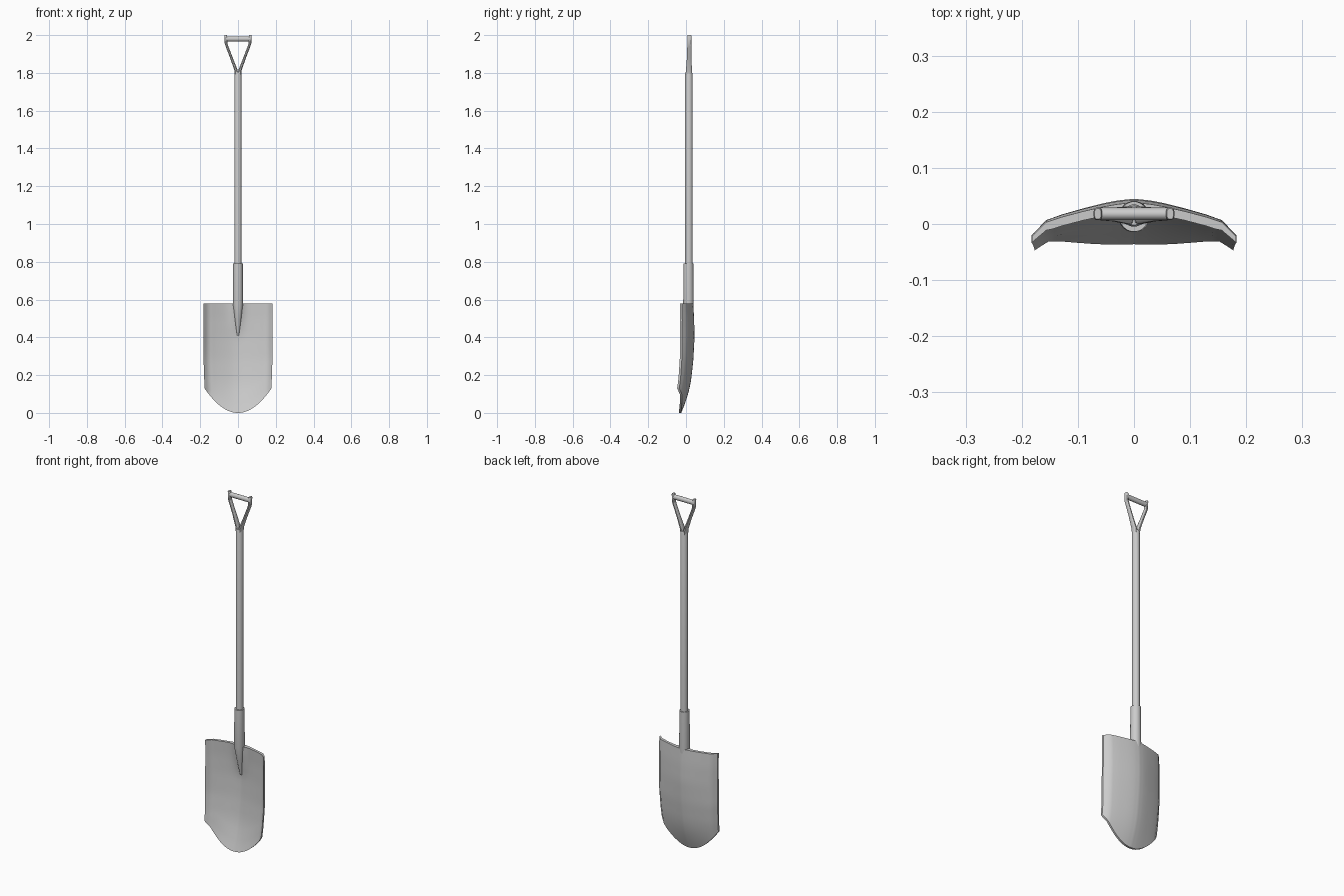
import bpy, bmesh, math

if "Cube" in bpy.data.objects:
    bpy.data.objects.remove(bpy.data.objects["Cube"])


def finish(name, bm, angle=35):
    bmesh.ops.recalc_face_normals(bm, faces=bm.faces)
    mesh = bpy.data.meshes.new(name)
    bm.to_mesh(mesh)
    bm.free()
    ob = bpy.data.objects.new(name, mesh)
    bpy.context.collection.objects.link(ob)
    bpy.ops.object.select_all(action='DESELECT')
    ob.select_set(True)
    bpy.context.view_layer.objects.active = ob
    bpy.ops.object.shade_smooth_by_angle(angle=math.radians(angle))
    return ob


def loft(name, rings, sides=16, power=1.0):
    """Rings of (cx, cy, z, rx, ry) joined into a closed tube."""
    bm = bmesh.new()
    loops = []
    for cx, cy, z, rx, ry in rings:
        loop = []
        for i in range(sides):
            a = 2 * math.pi * (i + 0.5) / sides
            c, s = math.cos(a), math.sin(a)
            loop.append(bm.verts.new((cx + rx * math.copysign(abs(c) ** power, c),
                                      cy + ry * math.copysign(abs(s) ** power, s), z)))
        loops.append(loop)
    for a, b in zip(loops, loops[1:]):
        for i in range(sides):
            j = (i + 1) % sides
            bm.faces.new((a[i], a[j], b[j], b[i]))
    bm.faces.new(loops[0])
    bm.faces.new(loops[-1])
    return finish(name, bm)


def interp(table, t):
    for (a, va), (b, vb) in zip(table, table[1:]):
        if t <= b:
            return va + (vb - va) * (t - a) / (b - a)
    return table[-1][1]


# Blade: dished sheet with a rounded point and a raised centre near the socket
SPINE = [(0, -.025), (.04, -.009), (.08, .005), (.13, .019), (.18, .028),
         (.28, .039), (.4, .045), (.5, .043), (.58, .038)]
DROP = [(0, .04), (.13, .055), (.4, .066), (.58, .06)]
SECTION = [(0, 0), (.15, .04), (.3, .12), (.5, .26), (.7, .42), (.86, .58), (1, 1)]
WIDTH = [(0, .177), (.13, .177), (.3, .183), (.58, .182)]
HALF = [.04, .08, .12, .17, .23, .3, .4, .5, .6, .7, .79, .86, .93, 1]
COLS = [-u for u in reversed(HALF)] + [0] + HALF
ROWS = 20


def blade_point(u, v, front):
    low = .13 * u * u
    z = low + (.58 - low) * v
    x = u * interp(WIDTH, z)
    y = interp(SPINE, z) - interp(DROP, z) * interp(SECTION, abs(u))
    if front:
        rim = min(1, (1 - abs(u)) / .2, v / .15)
        y -= .011 + .005 * max(0, rim)
        k = min(1, max(0, (z - .38) / .2))
        y -= .022 * k * k * (3 - 2 * k) * math.exp(-(x / .035) ** 2)
    return x, y, z


bm = bmesh.new()
sheets = [[[bm.verts.new(blade_point(u, r / ROWS, front)) for u in COLS]
           for r in range(ROWS + 1)] for front in (True, False)]
for g in sheets:
    for r in range(ROWS):
        for c in range(len(COLS) - 1):
            bm.faces.new((g[r][c], g[r][c + 1], g[r + 1][c + 1], g[r + 1][c]))
f, b = sheets
for c in range(len(COLS) - 1):
    for r in (0, ROWS):
        bm.faces.new((f[r][c], f[r][c + 1], b[r][c + 1], b[r][c]))
for r in range(ROWS):
    for c in (0, -1):
        bm.faces.new((f[r][c], f[r + 1][c], b[r + 1][c], b[r][c]))
finish("blade", bm, 40)

# Socket running down into the blade, and the shaft
loft("socket", [(0, .026, .41, .005, .005), (0, .019, .5, .018, .018),
                (0, .013, .58, .028, .028), (0, .013, .79, .026, .027)], 20)
loft("shaft", [(0, .015, .7, .019, .02), (0, .015, 1.795, .019, .02),
               (0, .015, 1.805, .016, .017)], 20)

# Forked handle arms
for side, label in ((-1, "left"), (1, "right")):
    loft("handle_arm_" + label,
         [(side * x, y, z, rx, ry) for x, y, z, rx, ry in (
             (.008, .015, 1.79, .009, .017), (.011, .0155, 1.815, .009, .016),
             (.035, .017, 1.88, .0075, .0125), (.058, .018, 1.94, .0075, .0115),
             (.063, .018, 1.955, .0075, .0115), (.0645, .018, 1.996, .0075, .0115),
             (.0645, .018, 2.0, .006, .0095))], 12, .7)

# Cross grip
grip = loft("grip", [(0, 0, -.061, .0135, .0115), (0, 0, .061, .0135, .0115)], 16)
grip.rotation_euler = (0, math.pi / 2, 0)
grip.location = (0, .018, 1.98)
